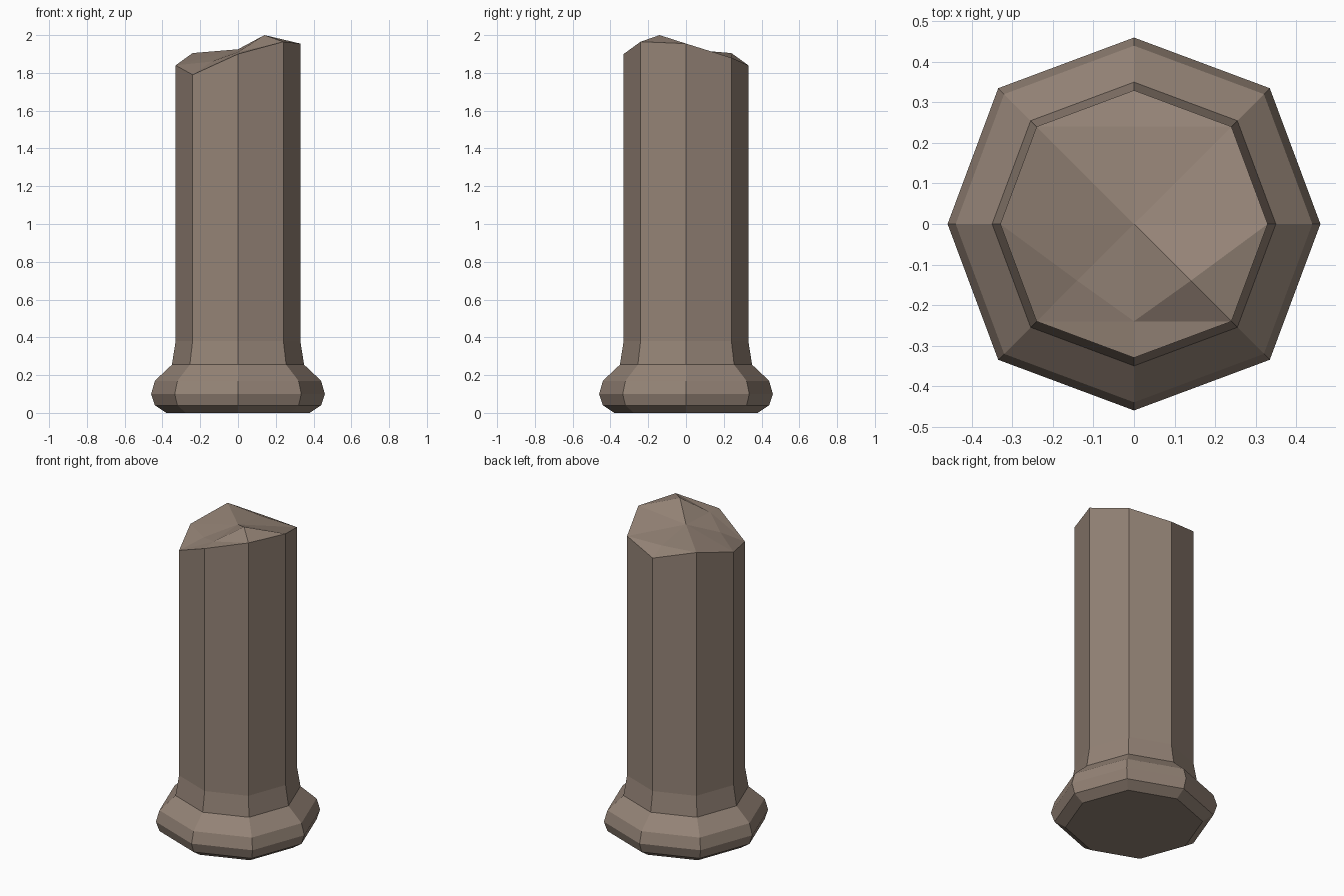
import bpy, bmesh, math

if "Cube" in bpy.data.objects:
    bpy.data.objects.remove(bpy.data.objects["Cube"])

stone = bpy.data.materials.new("weathered brown stone")
stone.diffuse_color = (0.296, 0.227, 0.181, 1)
stone.use_nodes = True
stone.node_tree.nodes["Principled BSDF"].inputs["Base Color"].default_value = stone.diffuse_color

SIDES = 8
# Base moulding and shaft profile: (radius, height)
PROFILE = [(0.38, 0.0), (0.44, 0.04), (0.46, 0.10), (0.44, 0.17),
           (0.35, 0.255), (0.33, 0.38)]
# Broken rim heights, counter-clockwise from +x
RIM = [1.955, 1.88, 1.84, 1.905, 1.84, 1.79, 1.90, 1.965]

bm = bmesh.new()


def corner(i, r, z):
    """Octagon corner; the diagonal corners sit slightly further out."""
    a = math.tau * i / SIDES
    r *= 1.03 if i % 2 else 1.0
    return bm.verts.new((r * math.cos(a), r * math.sin(a), z))


# Stacked rings with walls between them
rings = [[corner(i, r, z) for i in range(SIDES)] for r, z in PROFILE]
rings.append([corner(i, 0.33, RIM[i]) for i in range(SIDES)])
for lo, hi in zip(rings, rings[1:]):
    for i in range(SIDES):
        j = (i + 1) % SIDES
        bm.faces.new((lo[i], lo[j], hi[j], hi[i]))
bm.faces.new(rings[0][::-1])

# Jagged fracture surface on top
R, BR, B, BL, L, FL, F, FR = rings[-1]
centre, peak, dip, front, back = [bm.verts.new(p) for p in (
    (0, 0, 1.925), (0.14, -0.14, 2.0), (-0.14, -0.14, 1.86),
    (0, -0.24, 1.91), (0, 0.24, 1.885))]
for tri in ((centre, R, BR), (centre, BR, back), (back, BR, B), (back, B, BL),
            (centre, back, BL), (centre, BL, L), (centre, L, dip),
            (dip, L, FL), (dip, FL, front), (front, FL, F), (front, F, FR),
            (front, FR, peak), (centre, dip, front), (centre, front, peak),
            (peak, FR, R), (centre, peak, R)):
    bm.faces.new(tri)

bmesh.ops.recalc_face_normals(bm, faces=bm.faces)
mesh = bpy.data.meshes.new("broken_column")
bm.to_mesh(mesh)
bm.free()
mesh.materials.append(stone)
bpy.context.collection.objects.link(bpy.data.objects.new("broken_column", mesh))
